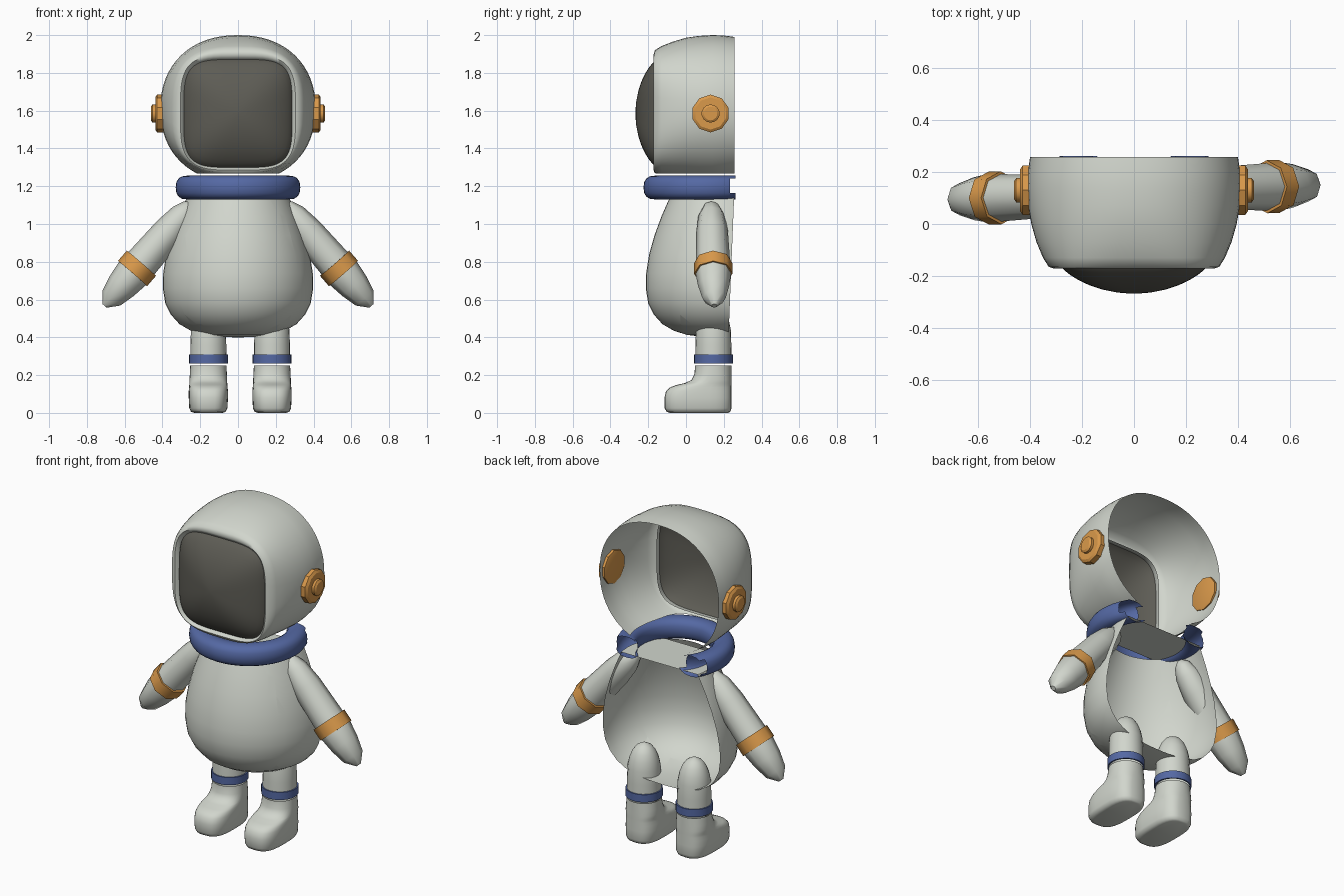
import bpy, bmesh, math
from mathutils import Vector

if "Cube" in bpy.data.objects:
    bpy.data.objects.remove(bpy.data.objects["Cube"])


def material(name, rgb):
    m = bpy.data.materials.new(name)
    m.diffuse_color = (*rgb, 1)
    m.use_nodes = True
    m.node_tree.nodes["Principled BSDF"].inputs["Base Color"].default_value = m.diffuse_color
    return m


WHITE = material("suit grey white", (0.64, 0.67, 0.61))
ORANGE = material("orange", (0.70, 0.32, 0.07))
BLUE = material("blue", (0.09, 0.14, 0.37))
DARK = material("visor dark", (0.11, 0.107, 0.09))


def superellipse(count, a, b, n=2.0, phase=0.0):
    pts = []
    for i in range(count):
        t = 2 * math.pi * (i + phase) / count
        c, s = math.cos(t), math.sin(t)
        pts.append((math.copysign(abs(c) ** (2 / n), c) * a,
                    math.copysign(abs(s) ** (2 / n), s) * b))
    return pts


def loft(rings, cap_start=False, cap_end=False, closed=False):
    """Skin rings of equal point count."""
    bm = bmesh.new()
    vs = [[bm.verts.new(p) for p in r] for r in rings]
    pairs = list(zip(vs, vs[1:])) + ([(vs[-1], vs[0])] if closed else [])
    for r0, r1 in pairs:
        for i in range(len(r0)):
            j = (i + 1) % len(r0)
            bm.faces.new((r0[i], r0[j], r1[j], r1[i]))
    if cap_start:
        bm.faces.new(vs[0][::-1])
    if cap_end:
        bm.faces.new(vs[-1])
    bmesh.ops.recalc_face_normals(bm, faces=bm.faces)
    return bm


def cut(bm, co, normal, clear=True):
    """Slice the mesh and optionally remove the side the normal points to."""
    geom = bm.verts[:] + bm.edges[:] + bm.faces[:]
    bmesh.ops.bisect_plane(bm, geom=geom, plane_co=co, plane_no=normal, clear_outer=clear)


def delete_faces(bm, rule):
    doomed = [f for f in bm.faces if rule(f.calc_center_median())]
    bmesh.ops.delete(bm, geom=doomed, context='FACES')


def finish(bm, name, mat, angle=40):
    me = bpy.data.meshes.new(name)
    bm.to_mesh(me)
    bm.free()
    me.materials.append(mat)
    ob = bpy.data.objects.new(name, me)
    bpy.context.collection.objects.link(ob)
    bpy.ops.object.select_all(action='DESELECT')
    ob.select_set(True)
    bpy.context.view_layer.objects.active = ob
    bpy.ops.object.shade_smooth_by_angle(angle=math.radians(angle))
    return ob


def lathe(profile, origin, axis, sides, **caps):
    """Round part along an axis from (distance, radius) pairs."""
    axis, origin = Vector(axis).normalized(), Vector(origin)
    u = axis.cross(Vector((0, 1, 0)) if abs(axis.y) < 0.9 else Vector((1, 0, 0))).normalized()
    v = axis.cross(u)
    rings = [[origin + axis * d + u * x + v * y
              for x, y in superellipse(sides, r, r)] for d, r in profile]
    return loft(rings, **caps)


# Helmet shell: rounded-square face opening growing into a round open back
# (y, half width, half height, centre height, squareness)
shell = [(-0.12, 0.282, 0.282, 1.585, 4.2), (-0.155, 0.287, 0.287, 1.585, 4.2),
         (-0.172, 0.305, 0.305, 1.59, 3.8), (-0.165, 0.328, 0.325, 1.595, 3.2),
         (-0.13, 0.350, 0.342, 1.60, 2.8), (-0.07, 0.375, 0.360, 1.605, 2.5),
         (0.00, 0.395, 0.376, 1.61, 2.3), (0.07, 0.407, 0.386, 1.61, 2.2),
         (0.14, 0.411, 0.390, 1.61, 2.2), (0.20, 0.408, 0.388, 1.61, 2.2),
         (0.258, 0.400, 0.380, 1.61, 2.2)]
bm = loft([[(x, y, cz + z) for x, z in superellipse(64, a, b, n)]
           for y, a, b, cz, n in shell])
cut(bm, (0, 0, 1.268), (0, 0, -1))
finish(bm, "helmet", WHITE, 60)

# Bulging visor
steps = [1.0, 0.97, 0.92, 0.85, 0.74, 0.6, 0.42, 0.22, 0.05]
bm = loft([[(x, -0.152 - 0.116 * (1 - k * k) ** 0.75, 1.585 + z)
            for x, z in superellipse(64, 0.288 * k, 0.286 * k, 2.4 + 1.8 * k)]
           for k in steps], cap_end=True)
finish(bm, "visor", DARK, 60)

# Ear discs with knobs
for side, label in ((-1, "left"), (1, "right")):
    disc = [(0.385, 0.085), (0.39, 0.10), (0.428, 0.10), (0.438, 0.085)]
    bm = lathe(disc, (0, 0.13, 1.585), (side, 0, 0), 10, cap_start=True, cap_end=True)
    finish(bm, label + "_ear_disc", ORANGE, 30)
    knob = [(0.43, 0.048), (0.453, 0.048), (0.461, 0.036)]
    bm = lathe(knob, (0, 0.13, 1.585), (side, 0, 0), 14, cap_end=True)
    finish(bm, label + "_ear_knob", ORANGE, 30)

# Collar: padded ring open at the back, with notched ends
collar_rings = []
for i in range(48):
    t = 2 * math.pi * i / 48
    collar_rings.append([((0.268 + r) * math.cos(t), 0.105 + (0.268 + r) * math.sin(t), 1.193 + z)
                         for r, z in superellipse(16, 0.062, 0.063, 2.5)])
bm = loft(collar_rings, closed=True)
cut(bm, (0, 0.262, 0), (0, 1, 0))
cut(bm, (0, 0.232, 0), (0, 1, 0), clear=False)
delete_faces(bm, lambda c: c.y > 0.232 and 1.165 < c.z < 1.235)
finish(bm, "collar", BLUE, 50)

# Pear-shaped torso shell, open at the back
pear = [(0.400, 0.02), (0.403, 0.10), (0.413, 0.18), (0.435, 0.25), (0.47, 0.31),
        (0.52, 0.355), (0.58, 0.385), (0.66, 0.398), (0.74, 0.396), (0.84, 0.38),
        (0.94, 0.352), (1.04, 0.315), (1.12, 0.28), (1.15, 0.266)]
bm = lathe(pear, (0, 0.185, 0), (0, 0, 1), 48, cap_start=True, cap_end=True)
cut(bm, (0, 0.245, 0.9), (0, 1, -0.04))
cut(bm, (0, -0.03, 0), (0, 1, 0), clear=False)
# Neck gap behind the front of the collar
delete_faces(bm, lambda c: c.z > 1.149 and c.y < -0.03)
finish(bm, "torso", WHITE, 45)

# Arms with tapered ends, hands and wrist bands
for side, label in ((-1, "left"), (1, "right")):
    axis = (side * 0.655, 0.023, -0.756) if side > 0 else (-0.655, -0.023, -0.756)
    origin = (side * 0.535, 0.122 + 0.022 * side, 0.765)
    sleeve = [(-0.46, 0.012), (-0.43, 0.045), (-0.37, 0.07), (-0.26, 0.084),
              (0.0, 0.092), (0.035, 0.094), (0.12, 0.083), (0.207, 0.062), (0.262, 0.015)]
    bm = lathe(sleeve, origin, axis, 8, cap_start=True, cap_end=True)
    finish(bm, label + "_arm", WHITE, 47)
    band = [(-0.036, 0.09), (-0.036, 0.102), (0.036, 0.102), (0.036, 0.09)]
    bm = lathe(band, origin, axis, 8)
    finish(bm, label + "_wrist_band", ORANGE, 47)

# Legs with domed tops, ankle bands and boots
# (height, toe y, half width, squareness)
boot = [(0.0, -0.085, 0.075, 3.0), (0.006, -0.103, 0.092, 3.0), (0.025, -0.113, 0.101, 3.0),
        (0.08, -0.114, 0.104, 3.0), (0.115, -0.106, 0.104, 2.9), (0.135, -0.085, 0.102, 2.8),
        (0.148, -0.05, 0.101, 2.7), (0.158, -0.005, 0.10, 2.6), (0.175, 0.03, 0.10, 2.4),
        (0.205, 0.045, 0.098, 2.2), (0.252, 0.048, 0.096, 2.0)]
for x0, label in ((-0.157, "left"), (0.18, "right")):
    leg = [(0.262, 0.096), (0.36, 0.095), (0.44, 0.092), (0.49, 0.082),
           (0.53, 0.066), (0.56, 0.044), (0.578, 0.012)]
    bm = lathe(leg, (x0, 0.145, 0), (0, 0, 1), 24, cap_end=True)
    finish(bm, label + "_leg", WHITE, 50)
    band = [(0.262, 0.094), (0.262, 0.103), (0.308, 0.103), (0.308, 0.094)]
    bm = lathe(band, (x0, 0.145, 0), (0, 0, 1), 24)
    finish(bm, label + "_ankle_band", BLUE)
    rings = []
    for z, toe, half, n in boot:
        heel = 0.241 if z > 0.01 else 0.225 + z * 1.5
        rings.append([(x0 + x, (toe + heel) / 2 + y, z)
                      for x, y in superellipse(32, half, (heel - toe) / 2, n)])
    bm = loft(rings, cap_start=True)
    finish(bm, label + "_boot", WHITE, 60)
